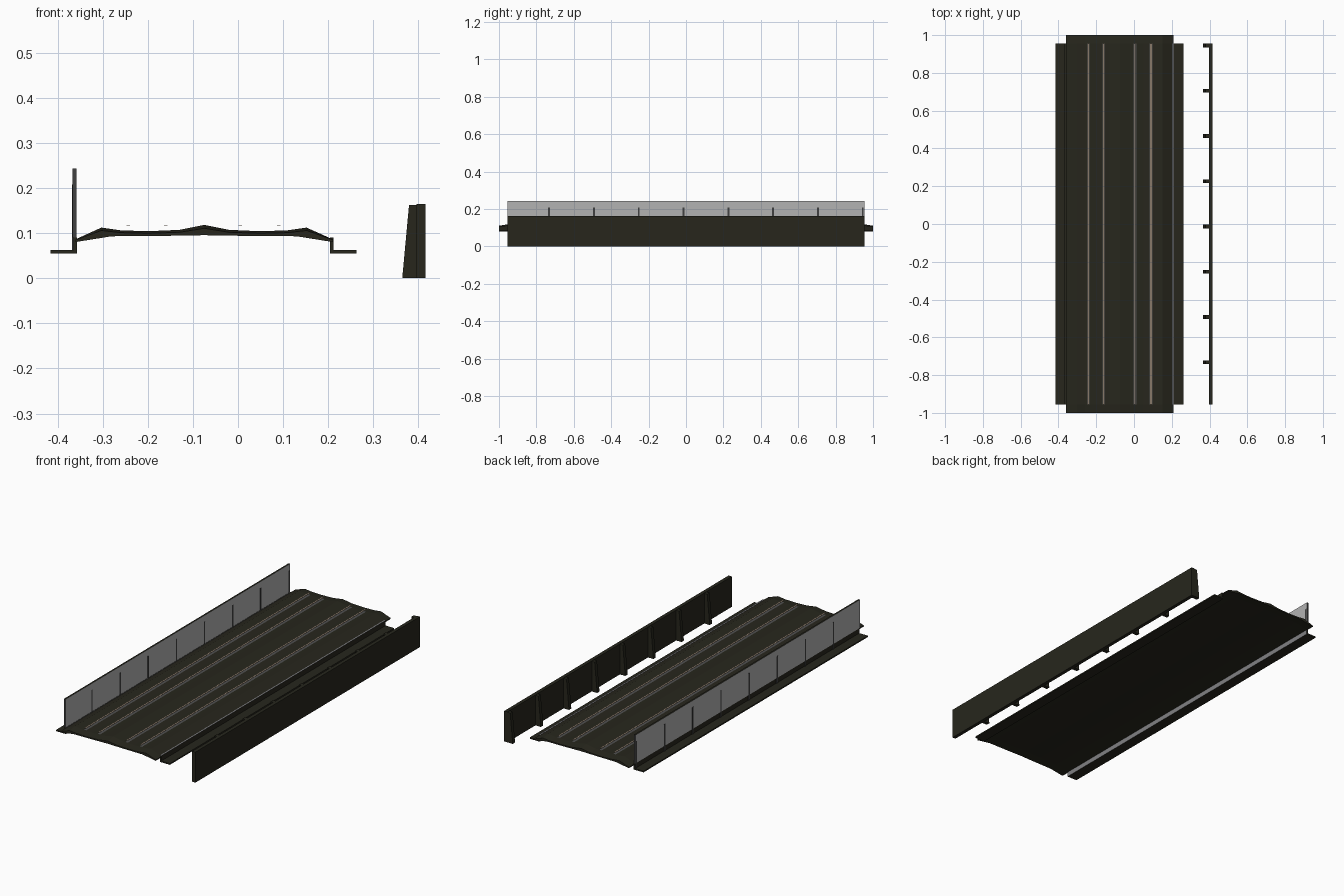
import bpy

if "Cube" in bpy.data.objects:
    bpy.data.objects.remove(bpy.data.objects["Cube"])


def material(name, rgb):
    m = bpy.data.materials.new(name)
    m.diffuse_color = (*rgb, 1)
    m.use_nodes = True
    m.node_tree.nodes["Principled BSDF"].inputs["Base Color"].default_value = m.diffuse_color
    return m


CONCRETE = material("dark olive concrete", (0.020, 0.0195, 0.012))
PANEL = material("grey panel", (0.45, 0.45, 0.45))
KERB_FACE = material("mid grey kerb face", (0.22, 0.22, 0.23))
POST = material("dark grey post", (0.05, 0.05, 0.05))
RAIL_TOP = material("tan rail top", (0.65, 0.50, 0.37))
RAIL_FOOT = material("grey rail foot", (0.08, 0.08, 0.08))
L = 0.955  # half length of everything but the slab


def make(name, verts, faces, mats):
    me = bpy.data.meshes.new(name)
    me.from_pydata(verts, [], faces)
    for m in mats:
        me.materials.append(m)
    ob = bpy.data.objects.new(name, me)
    bpy.context.collection.objects.link(ob)
    return ob


def loft(name, rings, mats, closed=True):
    """Skin a list of (y, [(x, z), ...]) cross-sections running along y."""
    n = len(rings[0][1])
    verts = [(x, y, z) for y, prof in rings for x, z in prof]
    faces = []
    for r in range(len(rings) - 1):
        for i in range(n if closed else n - 1):
            j = (i + 1) % n
            faces.append((r * n + i, (r + 1) * n + i, (r + 1) * n + j, r * n + j))
    if closed:
        faces.append(tuple(range(n)))
        faces.append(tuple(reversed(range((len(rings) - 1) * n, len(rings) * n))))
    return make(name, verts, faces, mats)


def bar(name, prof, y0, y1, *mats):
    return loft(name, [(y0, prof), (y1, prof)], mats)


def rect(x0, x1, z0, z1):
    return [(x0, z0), (x1, z0), (x1, z1), (x0, z1)]


# Track slab: crowned section, anticlockwise from the lower left, thinner at both ends
bottom = [(-0.36, 0.080), (-0.28, 0.096), (-0.17, 0.097), (-0.075, 0.099),
          (0.02, 0.097), (0.13, 0.096), (0.21, 0.080)]
top = [(0.21, 0.086), (0.152, 0.112), (0.11, 0.106), (0.05, 0.104), (-0.02, 0.107),
       (-0.075, 0.118), (-0.13, 0.107), (-0.20, 0.104), (-0.26, 0.106),
       (-0.303, 0.112), (-0.36, 0.086)]
full = bottom + top
thin = [(x, 0.08 + (z - 0.08) * 0.8) for x, z in full]
loft("track_slab", [(-1, thin), (-L, full), (L, full), (1, thin)], [CONCRETE])

# Rails: a tan running strip above a wider grey foot
for k, x in enumerate((-0.243, -0.160, 0.005, 0.090)):
    bar(f"rail_{k + 1}", rect(x - 0.004, x + 0.004, 0.117, 0.118), -L, L, RAIL_TOP)
    foot = [(x - 0.007, 0.1075), (x + 0.007, 0.1075)]
    loft(f"rail_foot_{k + 1}", [(-L, foot), (L, foot)], [RAIL_FOOT], False)

# L-shaped kerbs, mirrored about the slab centre at x = -0.0765
for side, name in ((-1, "left_kerb"), (1, "right_kerb")):
    prof = [(0.280, 0.055), (0.339, 0.055), (0.339, 0.062), (0.288, 0.062),
            (0.288, 0.090), (0.280, 0.090)]
    prof = [(-0.0765 + side * x, z) for x, z in prof]
    if side < 0:
        prof.reverse()
    kerb = bar(name, prof, -L, L, CONCRETE, KERB_FACE)
    # grey inner face towards the slab, and grey top edge on the right
    for f in kerb.data.polygons:
        inner = f.normal.x * side < -0.9 and abs(f.center.x + 0.0765) < 0.282
        if inner or (side > 0 and f.normal.z > 0.9 and f.center.z > 0.08):
            f.material_index = 1

# Screen above the left kerb: grey sides, dark ends and top edge
screen = bar("screen_panel", rect(-0.367, -0.358, 0.090, 0.243), -L, L, PANEL, POST, CONCRETE)
for f in screen.data.polygons:
    if abs(f.normal.y) > 0.5:
        f.material_index = 1
    elif abs(f.normal.z) > 0.5:
        f.material_index = 2

# Outer wall on the right
bar("wall_panel", rect(0.396, 0.415, 0, 0.164), -L, L, CONCRETE)

# Screen posts and tapered wall ribs at one shared spacing
for k in range(8):
    y = 0.945 - k * 0.2395
    bar(f"screen_post_{k + 1}", rect(-0.3675, -0.3575, 0.062, 0.208),
        y - 0.005, y + 0.005, POST)
    bar(f"wall_rib_{k + 1}", [(0.364, 0), (0.397, 0), (0.397, 0.162), (0.379, 0.162)],
        y - 0.01, y + 0.01, CONCRETE)
